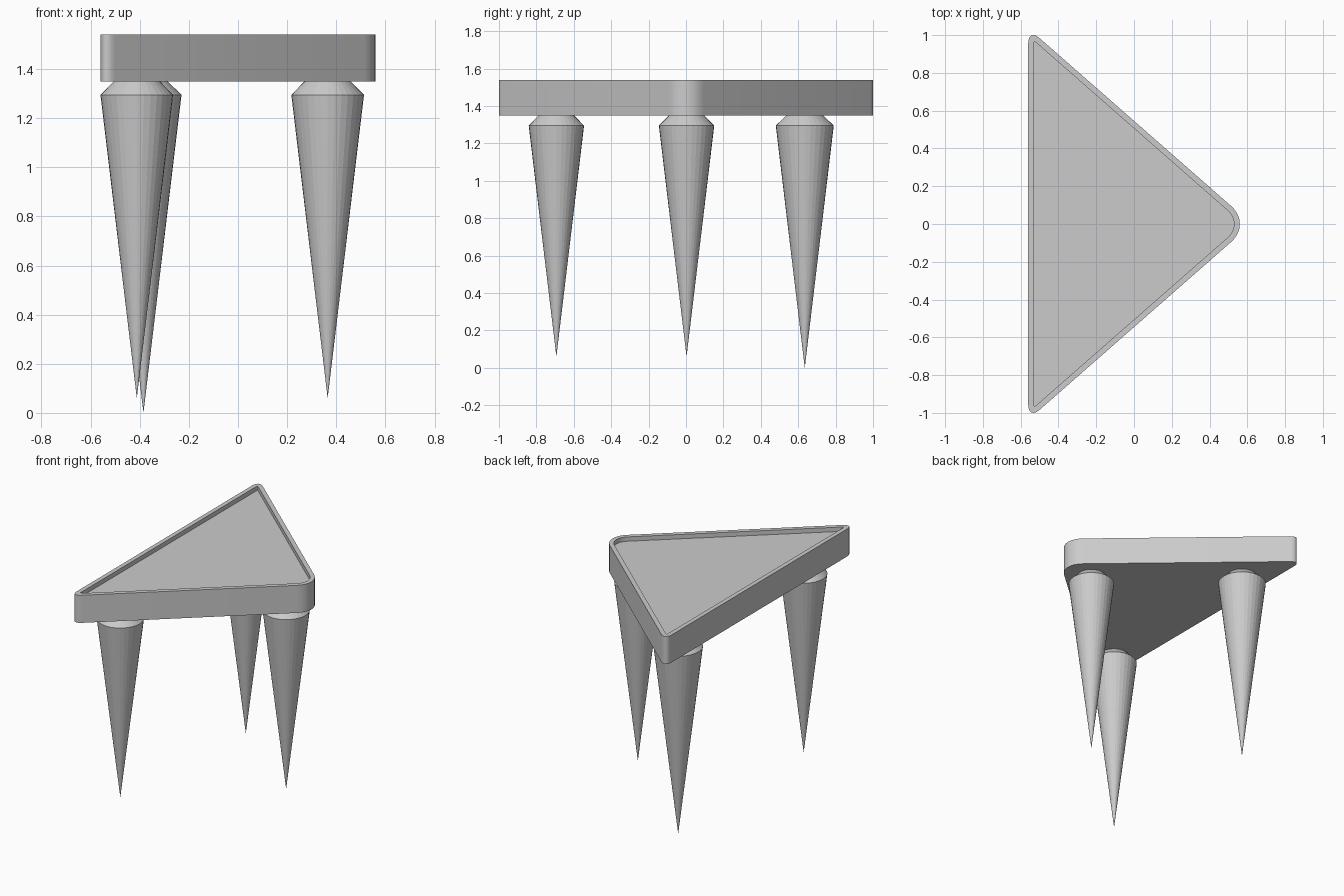
import bpy, bmesh, math
from mathutils import Vector

if "Cube" in bpy.data.objects:
    bpy.data.objects.remove(bpy.data.objects["Cube"])


def corner(prev, point, nxt, t, seg=8):
    # rounded corner: quarter-ellipse fitted between the two edges
    a = (prev - point).normalized() * t
    b = (nxt - point).normalized() * t
    return [point + a * (1 - math.sin(k * math.pi / 2 / seg))
            + b * (1 - math.cos(k * math.pi / 2 / seg)) for k in range(seg + 1)]


def outline(inset, apex_round, back_round):
    # triangle with its sides moved inwards by inset, then rounded
    nx, ny, d = 0.659, 0.752, 0.4106 - inset
    x = -0.56 + inset
    y = (d - nx * x) / ny
    p = [Vector((d / nx, 0)), Vector((x, y)), Vector((x, -y))]
    pts = []
    for i, t in enumerate((apex_round, back_round, back_round)):
        # arc must run counter-clockwise from previous edge to next edge
        pts += corner(p[i - 1], p[i], p[(i + 1) % 3], t)
    return pts


def loft(name, rings, tip=None):
    bm = bmesh.new()
    loops = [[bm.verts.new(v) for v in r] for r in rings]
    n = len(loops[0])
    for a, b in zip(loops, loops[1:]):
        for i in range(n):
            j = (i + 1) % n
            bm.faces.new((a[i], a[j], b[j], b[i]))
    bm.faces.new(loops[-1])
    if tip:
        v = bm.verts.new(tip)
        for i in range(n):
            bm.faces.new((v, loops[0][(i + 1) % n], loops[0][i]))
    else:
        bm.faces.new(loops[0][::-1])
    bmesh.ops.recalc_face_normals(bm, faces=bm.faces)
    me = bpy.data.meshes.new(name)
    bm.to_mesh(me)
    bm.free()
    ob = bpy.data.objects.new(name, me)
    bpy.context.collection.objects.link(ob)
    return ob


# tabletop: slab with a thin raised rim around a recessed surface
outer = outline(0, 0.143, 0.08)
inner = outline(0.03, 0.108, 0.015)
top = loft("tabletop", [[(p.x, p.y, z) for p in pts] for pts, z in
                        ((outer, 1.35), (outer, 1.54), (inner, 1.54), (inner, 1.51))])
bpy.context.view_layer.objects.active = top
top.select_set(True)
bpy.ops.object.shade_smooth_by_angle(angle=math.radians(30))


# legs: inverted cones with a chamfered shoulder
def leg(name, x, y, radius, tip_z, sides=32):
    rings = [[(x + r * math.cos(2 * math.pi * k / sides),
               y + r * math.sin(2 * math.pi * k / sides), z) for k in range(sides)]
             for r, z in ((radius, 1.295), (radius * 0.6, 1.355))]
    loft(name, rings, (x, y, tip_z))


leg("right_leg", 0.365, 0.003, 0.148, 0.06)
leg("front_left_leg", -0.412, -0.693, 0.148, 0.06)
leg("back_left_leg", -0.385, 0.635, 0.155, 0.0)
